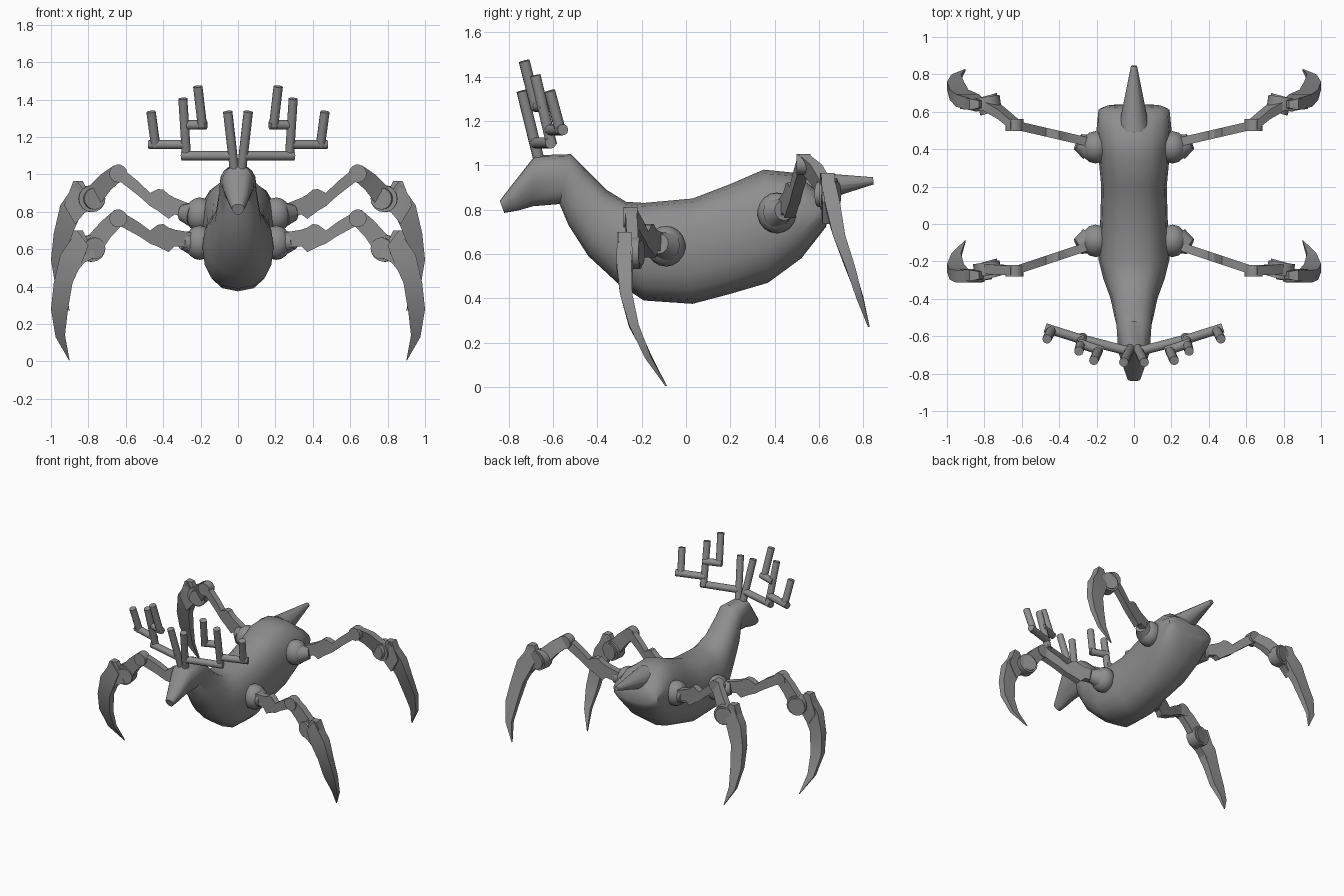
import bpy, bmesh, math
from mathutils import Vector

if "Cube" in bpy.data.objects:
    bpy.data.objects.remove(bpy.data.objects["Cube"])

grey = bpy.data.materials.new("stone_grey")
grey.diffuse_color = (0.27, 0.27, 0.27, 1)
grey.use_nodes = True
grey.node_tree.nodes["Principled BSDF"].inputs["Base Color"].default_value = grey.diffuse_color


def finish(name, bm, angle=35):
    bmesh.ops.recalc_face_normals(bm, faces=bm.faces)
    me = bpy.data.meshes.new(name)
    bm.to_mesh(me)
    bm.free()
    ob = bpy.data.objects.new(name, me)
    bpy.context.collection.objects.link(ob)
    me.materials.append(grey)
    bpy.ops.object.select_all(action='DESELECT')
    ob.select_set(True)
    bpy.context.view_layer.objects.active = ob
    bpy.ops.object.shade_smooth_by_angle(angle=math.radians(angle))
    return ob


def loft(name, rings, angle=35):
    """Skin a list of equal-length closed rings and cap both ends."""
    bm = bmesh.new()
    vs = [[bm.verts.new(p) for p in r] for r in rings]
    n = len(vs[0])
    for a, b in zip(vs, vs[1:]):
        for i in range(n):
            bm.faces.new((a[i], a[(i + 1) % n], b[(i + 1) % n], b[i]))
    bm.faces.new(vs[0])
    bm.faces.new(vs[-1])
    return finish(name, bm, angle)


def rod(name, p, q, r1, r2=None, seg=12):
    """Cylinder or cone between two points."""
    p, q = Vector(p), Vector(q)
    rot = (q - p).to_track_quat('Z', 'Y')
    rings = []
    for c, r in ((p, r1), (q, r1 if r2 is None else r2)):
        rings.append([c + rot @ Vector((r * math.cos(t), r * math.sin(t), 0))
                      for t in (2 * math.pi * i / seg for i in range(seg))])
    return loft(name, rings)


def strip(name, s, stations):
    """Flat limb plate: (x1, z1, x2, z2, y, half thickness) per station."""
    loft(name, [[(s * x1, y - t, z1), (s * x1, y + t, z1),
                 (s * x2, y + t, z2), (s * x2, y - t, z2)]
                for x1, z1, x2, z2, y, t in stations], 25)


def hip(name, c, r):
    bm = bmesh.new()
    bmesh.ops.create_uvsphere(bm, u_segments=14, v_segments=9, radius=1)
    for v in bm.verts:
        v.co = Vector(c) + Vector(v.co[i] * r[i] for i in range(3))
    finish(name, bm)


# Body, neck and head: top y, top z, bottom y, bottom z, half width
sections = [
    (-.84, .84, -.82, .785, .035), (-.79, .905, -.76, .795, .055),
    (-.68, 1.045, -.69, .815, .09), (-.52, 1.05, -.57, .825, .10),
    (-.46, .99, -.53, .73, .105), (-.36, .89, -.44, .59, .125),
    (-.27, .835, -.31, .47, .165), (-.19, .83, -.19, .39, .19),
    (.03, .85, .03, .375, .18), (.2, .915, .2, .42, .175),
    (.35, .98, .37, .47, .19), (.5, .965, .52, .58, .20),
    (.59, .89, .63, .72, .19), (.62, .86, .64, .75, .15)]
rings = []
for yt, zt, yb, zb, w in sections:
    ring = []
    for i in range(16):
        a = 2 * math.pi * i / 16
        c, k = math.cos(a), math.sin(a)
        x = math.copysign(abs(c) ** .8, c) * w
        h = .5 + .5 * math.copysign(abs(k) ** .9, k)
        # head narrows toward the jaw
        if yt < -.5:
            x *= .6 + .4 * min(1, h * 1.6)
        ring.append((x, yb + (yt - yb) * h, zb + (zt - zb) * h))
    rings.append(ring)
loft("body", rings, 40)
rod("tail", (0, .5, .89), (0, .845, .93), .085, .016)

# Legs: hip y, hip z, y along the limb, knee and claw heights
legs = {
    "front": dict(hy=-.09, hz=.635, dz=0, knee=(-.25, .765), joint=(-.24, .605),
                  ys=(-.12, -.17, -.19, -.21, -.25),
                  claw=(-.28, -.28, -.27, -.235, -.17, -.09)),
    "rear": dict(hy=.41, hz=.785, dz=.265, knee=(.53, 1.005), joint=(.645, .87),
                 ys=(.44, .47, .49, .50, .53),
                 claw=(.635, .66, .69, .74, .785, .825))}
for side, s in (("right", 1), ("left", -1)):
    for which, L in legs.items():
        tag = which + "_" + side
        d, (ky, kz), (jy, jz) = L["dz"], L["knee"], L["joint"]
        y = L["ys"]
        u = L["hz"] - .635
        hip("hip_" + tag, (s * .205, L["hy"], L["hz"]), (.08, .088, .092))
        rod("hip_socket_" + tag, (s * .24, L["hy"], L["hz"]),
            (s * .30, y[0], L["hz"] + .01), .07, .045)
        # upper limb with its underside bump
        lift = kz - .765
        prof = [(.25, .69, .61), (.34, .705, .615), (.37, .715, .585), (.40, .735, .60),
                (.43, .73, .615), (.47, .70, .63), (.53, .745, .67), (.64, .81, .73)]
        pts = []
        for x, zt, zb in prof:
            f = (x - .25) / .39
            o = u + (lift - u) * f
            yy = y[0] + (y[-1] - y[0]) * f
            pts.append((x, zt + o, x, zb + o, yy, .024))
        strip("upper_limb_" + tag, s, pts)
        rod("knee_" + tag, (s * .64, ky - .032, kz), (s * .64, ky + .032, kz), .048, seg=14)
        # lower limb from knee to claw joint
        strip("lower_limb_" + tag, s, [
            (.66, kz + .045, .61, kz - .025, ky, .024),
            (.73, (kz + jz) / 2 + .065, .68, (kz + jz) / 2 - .02, (ky + jy) / 2, .026),
            (.83, jz + .035, .75, jz - .045, jy, .026)])
        rod("claw_joint_" + tag, (s * .765, jy - .05, jz), (s * .79, jy + .04, jz), .058, seg=16)
        rod("claw_joint_rim_" + tag, (s * .78, jy - .035, jz), (s * .79, jy + .035, jz), .072, seg=16)
        # sickle claw: inner and outer edge with shrinking thickness
        edge = [(.80, .62, .86, .70, .03), (.83, .54, .95, .57, .034),
                (.885, .42, .985, .42, .028), (.91, .27, 1.0, .28, .022),
                (.925, .14, .975, .13, .015), (.90, .005, .903, .005, .004)]
        strip("claw_" + tag, s, [(a, b + d, c, e + d, cy, t)
                                 for (a, b, c, e, t), cy in zip(edge, L["claw"])])
        # raised head plate of the claw
        c0 = L["claw"][0]
        strip("claw_guard_" + tag, s, [(.76, .56 + d, .83, .70 + d, c0 + .005, .02),
                                       (.82, .53 + d, .88, .70 + d, c0 + .005, .03),
                                       (.87, .47 + d, .93, .57 + d, c0 + .01, .03)])

    # Antlers: beams and upright tines
    tubes = {
        "brow_tine": ((.02, -.665, 1.03), (.055, -.74, 1.335)),
        "main_beam": ((.03, -.68, 1.10), (.30, -.61, 1.10)),
        "middle_tine": ((.275, -.605, 1.09), (.295, -.68, 1.405)),
        "outer_beam": ((.27, -.62, 1.16), (.475, -.555, 1.16)),
        "outer_tine": ((.44, -.565, 1.15), (.465, -.615, 1.335)),
        "inner_beam": ((.30, -.635, 1.265), (.17, -.68, 1.265)),
        "inner_tine": ((.19, -.675, 1.255), (.215, -.73, 1.47))}
    for n, (p, q) in tubes.items():
        rod(n + "_" + side, (s * p[0], p[1], p[2]), (s * q[0], q[1], q[2]), .025)
